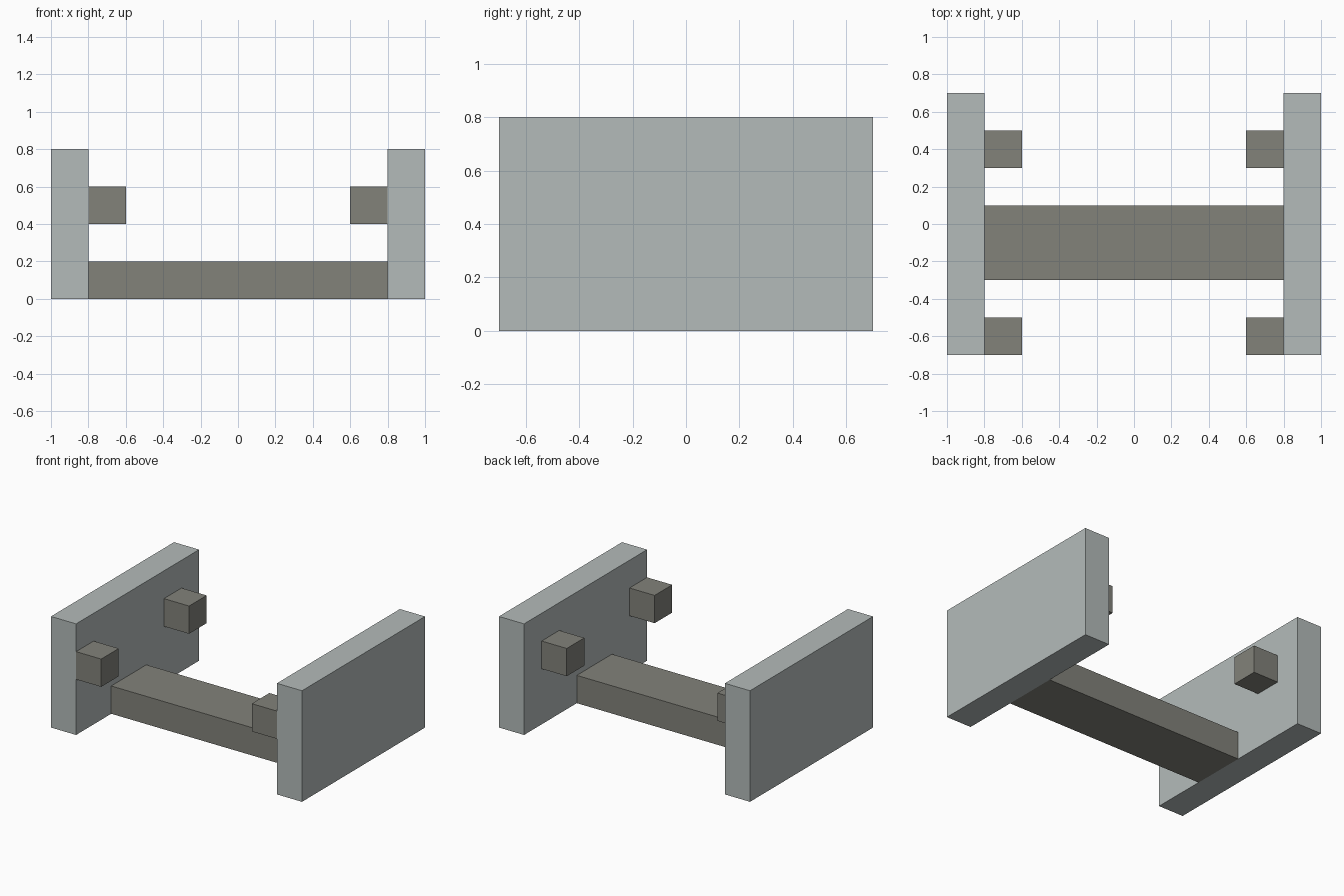
import bpy
from mathutils import Vector

cube = bpy.data.objects.get("Cube")
if cube:
    bpy.data.objects.remove(cube, do_unlink=True)


def make_material(name, rgb):
    mat = bpy.data.materials.new(name)
    mat.use_nodes = True
    color = (*rgb, 1.0)
    mat.diffuse_color = color
    mat.node_tree.nodes["Principled BSDF"].inputs["Base Color"].default_value = color
    return mat


def box(name, low, high, mat):
    """Axis-aligned box between two opposite corners."""
    low, high = Vector(low), Vector(high)
    bpy.ops.mesh.primitive_cube_add(size=1, location=(low + high) / 2)
    obj = bpy.context.object
    obj.name = name
    obj.scale = high - low
    bpy.ops.object.transform_apply(location=False, rotation=False, scale=True)
    obj.data.materials.append(mat)
    return obj


light_grey = make_material("light_grey", (0.456, 0.497, 0.491))
dark_grey = make_material("dark_grey", (0.223, 0.223, 0.195))

# Low beam joining the two side panels
box("cross_beam", (-0.8, -0.3, 0), (0.8, 0.1, 0.2), dark_grey)

for side, sx in (("left", 1), ("right", -1)):
    # Upright side panel
    inner, outer = sorted((0.8 * sx, sx))
    box(f"{side}_panel", (inner, -0.7, 0), (outer, 0.7, 0.8), light_grey)

    # Square pegs on the inner face of the panel
    inner, outer = sorted((0.6 * sx, 0.8 * sx))
    for end, y in (("front", -0.7), ("back", 0.3)):
        box(f"{side}_{end}_peg", (inner, y, 0.4), (outer, y + 0.2, 0.6), dark_grey)
